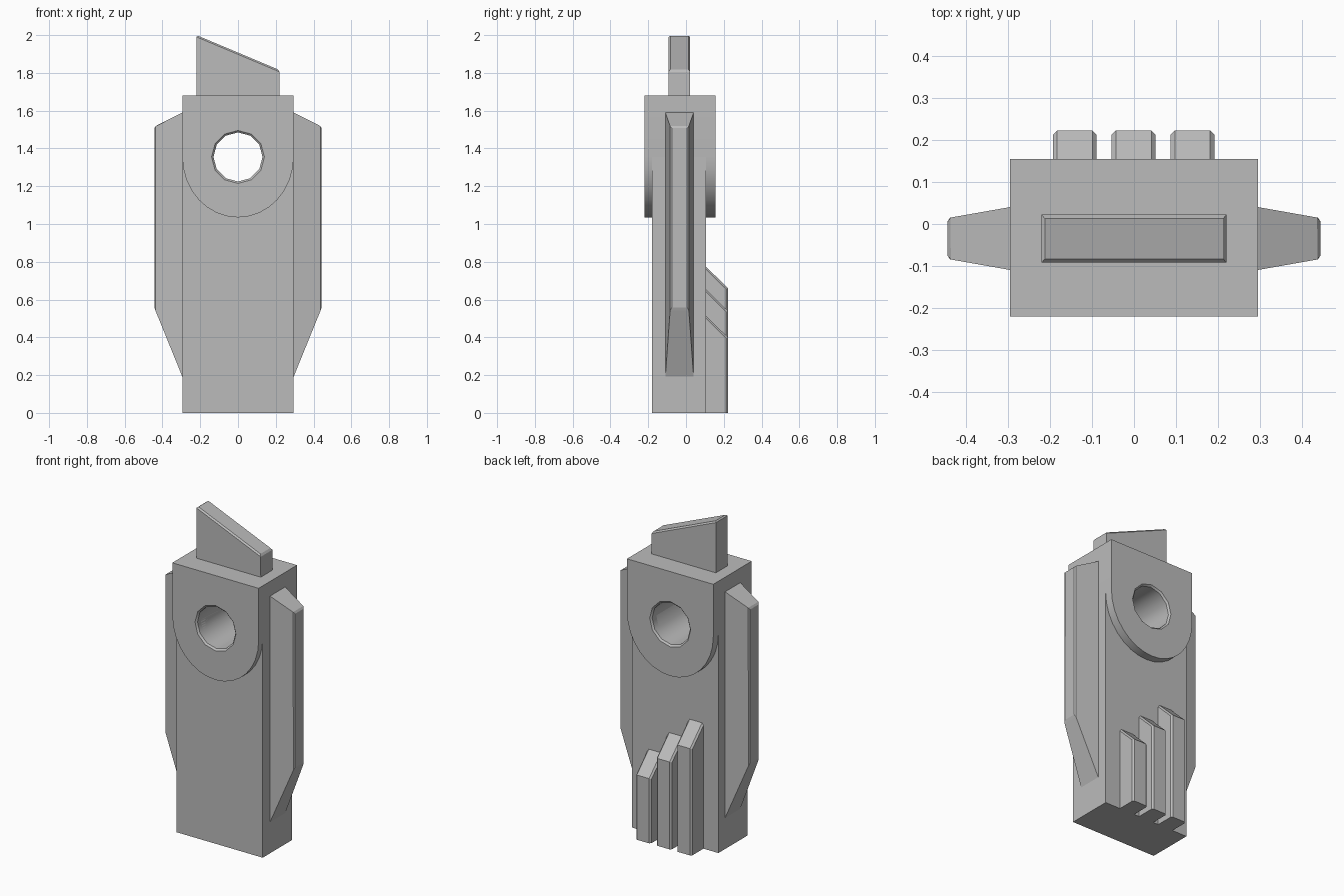
import bpy, bmesh, math
from mathutils import Vector

cube = bpy.data.objects.get("Cube")
if cube:
    bpy.data.objects.remove(cube, do_unlink=True)

grey = bpy.data.materials.new("plain_grey")
grey.use_nodes = True
COLOR = (0.5, 0.5, 0.5, 1)
grey.diffuse_color = COLOR
grey.node_tree.nodes["Principled BSDF"].inputs["Base Color"].default_value = COLOR


def loft(name, rings, bevel=0, pick=None):
    """Skin matching rings of points, cap both ends, bevel the picked edges."""
    bm = bmesh.new()
    rows = [[bm.verts.new(p) for p in ring] for ring in rings]
    for a, b in zip(rows, rows[1:]):
        for i in range(len(a)):
            j = (i + 1) % len(a)
            bm.faces.new((a[i], a[j], b[j], b[i]))
    bm.faces.new(rows[0])
    bm.faces.new(rows[-1])
    bmesh.ops.recalc_face_normals(bm, faces=bm.faces)
    if bevel:
        edges = [e for e in bm.edges if pick(e)]
        bmesh.ops.bevel(bm, geom=edges, offset=bevel, segments=1, affect='EDGES')
    mesh = bpy.data.meshes.new(name)
    bm.to_mesh(mesh)
    bm.free()
    mesh.materials.append(grey)
    obj = bpy.data.objects.new(name, mesh)
    bpy.context.collection.objects.link(obj)
    return obj


def prism_y(name, outline, y0, y1, **kw):
    return loft(name, [[(x, y, z) for x, z in outline] for y in (y0, y1)], **kw)


W, HUB = 0.295, 1.355

# Main body block, ending inside the head plate
body = prism_y("body", [(-W, 0), (W, 0), (W, HUB), (-W, HUB)], -0.18, 0.105)

# Head plate with rounded lower edge
arc = [(W * math.cos(t), HUB - 0.32 * math.sin(t))
       for t in (math.pi * i / 16 for i in range(17))]
head = prism_y("head_plate", arc + [(-W, 1.68), (W, 1.68)], -0.22, 0.155)

# Twelve-sided pivot hole with chamfered rims
rings = []
for y, r in ((-0.23, 0.15), (-0.21, 0.13), (0.145, 0.13), (0.165, 0.15)):
    rings.append([(r * math.cos(k * math.pi / 6), y, HUB + r * math.sin(k * math.pi / 6))
                  for k in range(12)])
cutter = loft("hole_cutter", rings)
cutter.hide_render = True
for obj in (body, head):
    mod = obj.modifiers.new("hole", 'BOOLEAN')
    mod.operation, mod.solver, mod.object = 'DIFFERENCE', 'EXACT', cutter
    bpy.ops.object.select_all(action='DESELECT')
    obj.select_set(True)
    bpy.context.view_layer.objects.active = obj
    bpy.ops.object.modifier_apply(modifier=mod.name)
    bpy.ops.object.shade_smooth_by_angle(angle=math.radians(35))
bpy.data.objects.remove(cutter, do_unlink=True)

# Slanted crest on top, with bevelled upper face
prism_y("top_crest", [(-0.22, 1.67), (0.22, 1.67), (0.22, 1.815), (-0.22, 2.0)],
        -0.092, 0.022, bevel=0.009,
        pick=lambda e: all(v.co.z > 1.7 for v in e.verts))


# Tapered side fins, left and right
def rect(x, y0, y1, z0, z1):
    return [(x, y0, z0), (x, y1, z0), (x, y1, z1), (x, y0, z1)]


for side, s in (("left", 1), ("right", -1)):
    loft(side + "_fin",
         [rect(s * 0.29, -0.11, 0.041, 0.18, 1.592),
          rect(s * 0.443, -0.083, 0.014, 0.55, 1.515)],
         bevel=0.008, pick=lambda e: all(abs(v.co.x) > 0.4 for v in e.verts))

# Three stepped ribs on the back
for name, x, top in (("tall", -0.141, 0.78), ("middle", -0.001, 0.66), ("short", 0.139, 0.52)):
    side = [(0.1, 0), (0.222, 0), (0.222, top - 0.12), (0.1, top)]
    loft(name + "_rib", [[(x + d, y, z) for y, z in side] for d in (-0.052, 0.052)],
         bevel=0.01,
         pick=lambda e: abs(e.verts[0].co.x - e.verts[1].co.x) < 0.01
         and all(v.co.z > 0.1 for v in e.verts)
         or all(v.co.y > 0.2 for v in e.verts)
         and abs(e.verts[0].co.z - e.verts[1].co.z) > 0.1)
